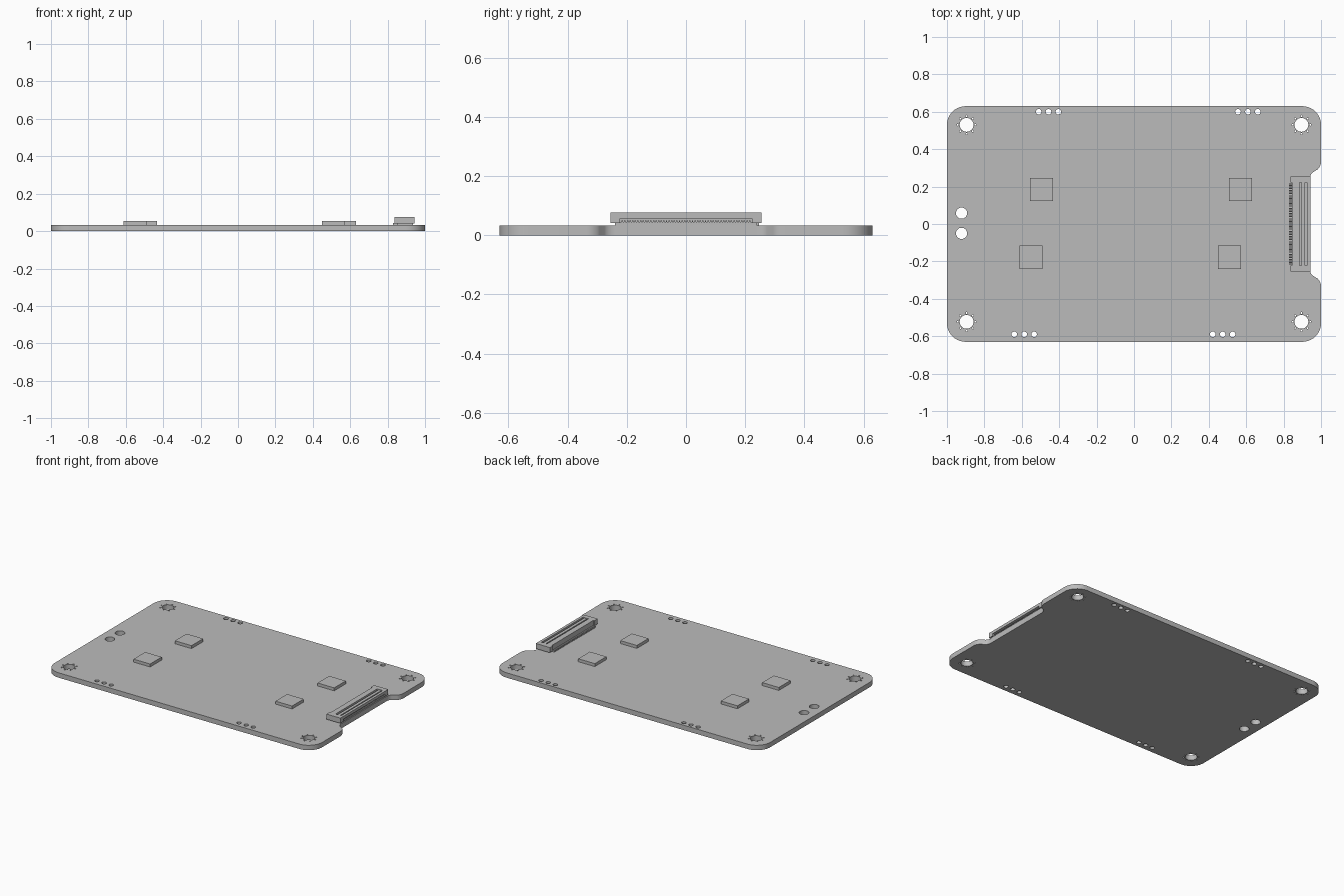
import bpy, bmesh
from math import radians, sin, cos, tau
from mathutils import Matrix

cube = bpy.data.objects.get("Cube")
if cube:
    bpy.data.objects.remove(cube, do_unlink=True)

grey = bpy.data.materials.new("plain grey")
grey.use_nodes = True
colour = (0.5, 0.5, 0.5, 1)
grey.diffuse_color = colour
grey.node_tree.nodes["Principled BSDF"].inputs["Base Color"].default_value = colour

THICK = 0.033


def add_object(name, mesh):
    ob = bpy.data.objects.new(name, mesh)
    bpy.context.collection.objects.link(ob)
    mesh.materials.clear()
    mesh.materials.append(grey)
    return ob


def boxes(name, spans):
    """One mesh of boxes, each given as ((x0, x1), (y0, y1), (z0, z1))."""
    bm = bmesh.new()
    for span in spans:
        centre = [(a + b) / 2 for a, b in span]
        size = [b - a for a, b in span]
        bmesh.ops.create_cube(bm, size=1, matrix=Matrix.LocRotScale(centre, None, size))
    mesh = bpy.data.meshes.new(name)
    bm.to_mesh(mesh)
    bm.free()
    return add_object(name, mesh)


def arc(cx, cy, r, start, end, steps=10):
    angles = [radians(start + (end - start) * i / steps) for i in range(steps + 1)]
    return [(cx + r * cos(a), cy + r * sin(a)) for a in angles]


def circle(cx, cy, r, sides):
    return [(cx + r * cos(tau * i / sides), cy + r * sin(tau * i / sides)) for i in range(sides)]


# Board outline: rounded corners and a relieved edge beside the connector
notch = arc(0.94, 0.335, 0.06, 0, -45, 6) + arc(0.99, 0.24, 0.05, 135, 180, 5)
upper = arc(0.9, 0.53, 0.1, 90, 0) + notch
lower = [(x, -y) for x, y in reversed(upper)]
left = arc(-0.9, -0.53, 0.1, 270, 180) + arc(-0.9, 0.53, 0.1, 180, 90)
loops = [upper + lower + left]

# Mounting holes, each ringed by small vias
for x in (-0.895, 0.895):
    for y in (-0.523, 0.53):
        loops.append(circle(x, y, 0.037, 32))
        loops += [circle(vx, vy, 0.005, 8) for vx, vy in circle(x, y, 0.047, 8)]

# Edge pin holes in groups of three, and two cable holes
for x, y in ((-0.457, 0.6), (0.609, 0.6), (-0.587, -0.59), (0.474, -0.59)):
    loops += [circle(x + dx, y, 0.015, 16) for dx in (-0.053, 0, 0.053)]
loops += [circle(-0.922, y, 0.03, 28) for y in (-0.05, 0.058)]

# Filled flat curve gives the board with all its holes
curve = bpy.data.curves.new("board_outline", "CURVE")
curve.dimensions = "2D"
curve.fill_mode = "BOTH"
curve.extrude = THICK / 2
for loop in loops:
    spline = curve.splines.new("POLY")
    spline.points.add(len(loop) - 1)
    for point, (x, y) in zip(spline.points, loop):
        point.co = (x, y, 0, 1)
    spline.use_cyclic_u = True
outline = bpy.data.objects.new("board_outline", curve)
bpy.context.collection.objects.link(outline)
bpy.context.view_layer.update()
mesh = bpy.data.meshes.new_from_object(outline.evaluated_get(bpy.context.evaluated_depsgraph_get()))
bpy.data.objects.remove(outline, do_unlink=True)

bm = bmesh.new()
bm.from_mesh(mesh)
bmesh.ops.remove_doubles(bm, verts=bm.verts, dist=0.00005)
bmesh.ops.recalc_face_normals(bm, faces=bm.faces)
bmesh.ops.translate(bm, verts=bm.verts, vec=(0, 0, THICK / 2))
bm.to_mesh(mesh)
bm.free()
board = add_object("circuit_board", mesh)
bpy.context.view_layer.objects.active = board
board.select_set(True)
bpy.ops.object.shade_smooth_by_angle(angle=radians(35))

# Four square chips with a tiny orientation dot
for i, (x, y) in enumerate(((-0.495, 0.185), (0.57, 0.185), (-0.55, -0.178), (0.51, -0.178))):
    h = 0.062
    boxes(f"chip_{i + 1}", [((x - h, x + h), (y - h, y + h), (THICK, 0.053))])

# Ribbon connector: housing with two end blocks, open mouth and top grooves
TOP = 0.076
ends = [((0.838, 0.943), (min(a, b), max(a, b)), (0.041, TOP)) for a, b in ((0.222, 0.255), (-0.222, -0.255))]
boxes("connector_housing", ends + [
    ((0.846, 0.884), (-0.222, 0.222), (0.041, TOP)),
    ((0.884, 0.943), (-0.222, 0.222), (0.057, 0.062)),
    ((0.925, 0.943), (-0.222, 0.222), (0.062, TOP)),
    ((0.85, 0.935), (-0.24, 0.24), (THICK, 0.041)),
    ((0.884, 0.93), (-0.222, 0.222), (0.041, 0.044)),
])
boxes("connector_latch_bar", [((0.895, 0.915), (-0.222, 0.222), (0.062, 0.073))])

# Rows of solder legs and mouth contacts
rows = [-0.215 + 0.43 * i / 49 for i in range(50)]
boxes("connector_legs", [((0.829, 0.85), (y - 0.0025, y + 0.0025), (THICK, 0.043)) for y in rows])
boxes("connector_contacts", [((0.884, 0.934), (y - 0.0025, y + 0.0025), (0.044, 0.049)) for y in rows])
